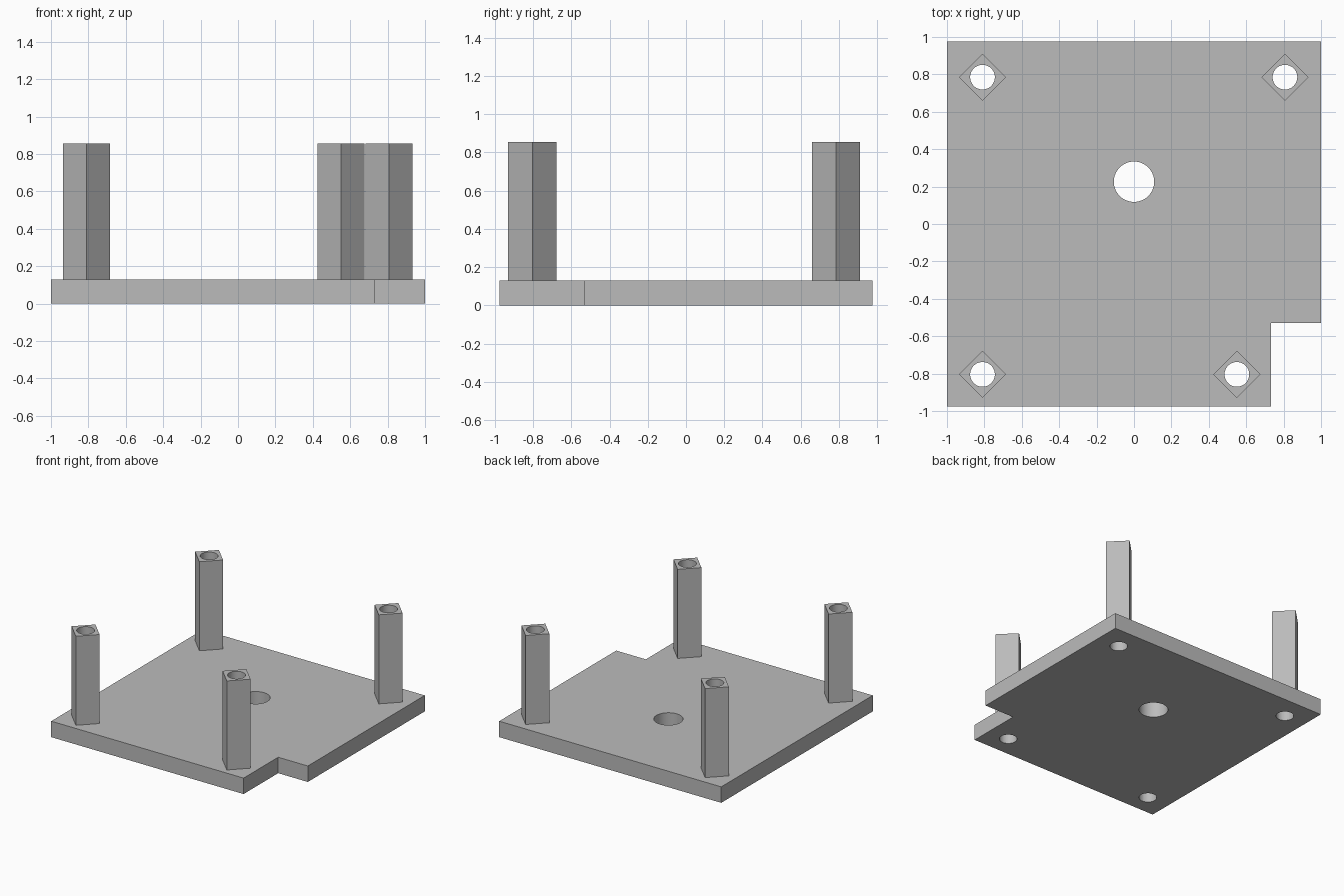
import bpy
import bmesh
import math

if "Cube" in bpy.data.objects:
    bpy.data.objects.remove(bpy.data.objects["Cube"], do_unlink=True)

PLATE_TOP = 0.13
POST_TOP = 0.855
POST_RADIUS = 0.126
POST_HOLE = 0.066
POSTS = {
    "back_right_post": (-0.81, 0.785),
    "back_left_post": (0.807, 0.785),
    "front_right_post": (-0.81, -0.804),
    "front_left_post": (0.55, -0.804),
}

grey = bpy.data.materials.new("plain grey")
grey.use_nodes = True
grey.diffuse_color = (0.5, 0.5, 0.5, 1)
grey.node_tree.nodes["Principled BSDF"].inputs["Base Color"].default_value = (0.5, 0.5, 0.5, 1)


def prism(name, outline, bottom, top):
    """Extrude a flat outline upwards into a solid."""
    bm = bmesh.new()
    face = bm.faces.new([bm.verts.new((x, y, bottom)) for x, y in outline])
    side = bmesh.ops.extrude_face_region(bm, geom=[face])
    verts = [g for g in side["geom"] if isinstance(g, bmesh.types.BMVert)]
    bmesh.ops.translate(bm, verts=verts, vec=(0, 0, top - bottom))
    bmesh.ops.recalc_face_normals(bm, faces=bm.faces)
    mesh = bpy.data.meshes.new(name)
    bm.to_mesh(mesh)
    bm.free()
    mesh.materials.append(grey)
    obj = bpy.data.objects.new(name, mesh)
    bpy.context.collection.objects.link(obj)
    return obj


def ring(x, y, radius, sides):
    """Points of a regular polygon, first corner towards +x."""
    steps = [2 * math.pi * i / sides for i in range(sides)]
    return [(x + radius * math.cos(a), y + radius * math.sin(a)) for a in steps]


def drill(obj, x, y, radius):
    """Cut a round hole right through an object."""
    cutter = prism("hole_cutter", ring(x, y, radius, 48), -0.1, 1)
    cutter.hide_render = True
    bpy.ops.object.select_all(action="DESELECT")
    bpy.context.view_layer.objects.active = obj
    obj.select_set(True)
    cut = obj.modifiers.new("hole", "BOOLEAN")
    cut.operation = "DIFFERENCE"
    cut.solver = "EXACT"
    cut.object = cutter
    bpy.ops.object.modifier_apply(modifier=cut.name)
    bpy.data.objects.remove(cutter, do_unlink=True)
    bpy.ops.object.shade_smooth_by_angle(angle=math.radians(30))


# Base plate with one notched corner and a central opening
plate = prism("base_plate", [
    (-1, -0.975), (0.733, -0.975), (0.733, -0.53),
    (1, -0.53), (1, 0.975), (-1, 0.975),
], 0, PLATE_TOP)
drill(plate, 0, 0.226, 0.108)

# Square hollow posts, turned corner-on, with holes running through the plate
for name, (x, y) in POSTS.items():
    post = prism(name, ring(x, y, POST_RADIUS, 4), PLATE_TOP, POST_TOP)
    drill(post, x, y, POST_HOLE)
    drill(plate, x, y, POST_HOLE)
